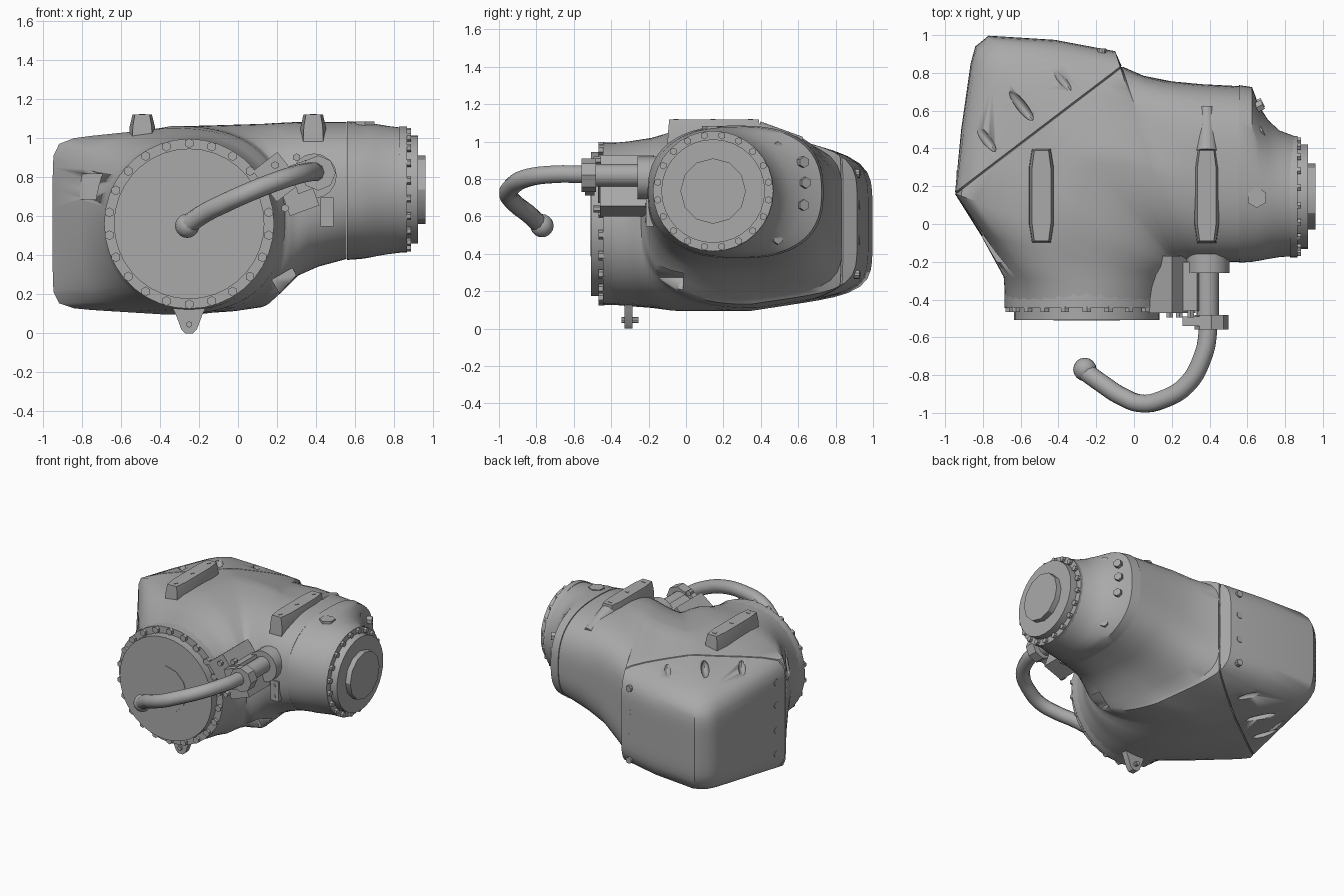
import bpy, bmesh, math
from mathutils import Vector, Matrix

cube = bpy.data.objects.get("Cube")
if cube:
    bpy.data.objects.remove(cube)

grey = bpy.data.materials.new("cast_grey")
grey.use_nodes = True
grey.diffuse_color = (0.4, 0.4, 0.4, 1)
grey.node_tree.nodes["Principled BSDF"].inputs["Base Color"].default_value = (0.4, 0.4, 0.4, 1)


def finish(name, bm, angle=30):
    bmesh.ops.recalc_face_normals(bm, faces=bm.faces)
    mesh = bpy.data.meshes.new(name)
    bm.to_mesh(mesh)
    bm.free()
    mesh.materials.append(grey)
    obj = bpy.data.objects.new(name, mesh)
    bpy.context.collection.objects.link(obj)
    bpy.ops.object.select_all(action='DESELECT')
    obj.select_set(True)
    bpy.context.view_layer.objects.active = obj
    bpy.ops.object.shade_smooth_by_angle(angle=math.radians(angle))
    return obj


def loft(stations, count=64):
    """Station: outer x y, inner x y, bottom, top, outer drop, outer power, inner power."""
    bm = bmesh.new()
    rings = []
    for ox, oy, ix, iy, zb, zt, drop, po, pi in stations:
        mid, half = Vector((ox + ix, oy + iy)) / 2, Vector((ox - ix, oy - iy)) / 2
        ring = []
        for k in range(count):
            a = math.tau * k / count
            c, s = math.cos(a), math.sin(a)
            p = po if c > 0 else pi
            r = (abs(c) ** p + abs(s) ** p) ** (-1 / p)
            t, h = r * c, r * s
            top, low = zt - drop * max(t, 0), zb + drop * 0.6 * max(t, 0)
            xy = mid + half * t
            ring.append(bm.verts.new((xy.x, xy.y, (top + low) / 2 + h * (top - low) / 2)))
        rings.append(ring)
    for a, b in zip(rings, rings[1:]):
        for k in range(count):
            j = (k + 1) % count
            bm.faces.new((a[k], a[j], b[j], b[k]))
    bm.faces.new(rings[0])
    bm.faces.new(rings[-1])
    return bm


def add_cyl(bm, p, axis, r, depth, sides=6, r2=None):
    rot = Vector(axis).to_track_quat('Z', 'Y').to_matrix().to_4x4()
    bmesh.ops.create_cone(bm, cap_ends=True, segments=sides, radius1=r, depth=depth,
                          radius2=r if r2 is None else r2, matrix=Matrix.Translation(p) @ rot)


def add_box(bm, p, size, turn=0):
    m = Matrix.Translation(p) @ Matrix.Rotation(math.radians(turn), 4, 'Y') @ Matrix.Diagonal((*size, 1))
    bmesh.ops.create_cube(bm, size=1, matrix=m)


def cyl(name, *args, **kw):
    bm = bmesh.new()
    add_cyl(bm, *args, **kw)
    return finish(name, bm)


# Elbow housing: sections fan around the inner corner
bm = loft([
    (-.68, -.42, .18, -.42, .13, .99, 0, 2, 2),
    (-.69, -.28, .19, -.34, .12, 1.0, 0, 2.2, 2.1),
    (-.81, -.06, .21, -.29, .11, 1.02, .02, 4, 2.3),
    (-.948, .16, .23, -.26, .095, 1.05, .06, 12, 2.5),
    (-.915, .50, .235, -.25, .095, 1.06, .10, 8, 2.5),
    (-.865, .85, .24, -.24, .095, 1.06, .14, 6.5, 2.5),
    (-.84, .94, .245, -.238, .095, 1.06, .15, 6, 2.5),
    (-.77, .997, .25, -.235, .10, 1.06, .155, 6, 2.5),
    (-.42, .975, .255, -.232, .11, 1.065, .155, 6, 2.5),
    (-.10, .915, .265, -.23, .13, 1.07, .14, 6, 2.5),
    (-.065, .835, .28, -.22, .15, 1.07, .12, 5.5, 2.5),
    (.05, .785, .31, -.215, .20, 1.075, .08, 4.5, 2.5),
    (.20, .755, .37, -.21, .29, 1.08, .03, 3.5, 2.5),
    (.36, .74, .45, -.205, .34, 1.08, .01, 3, 2.5),
    (.555, .73, .555, -.20, .38, 1.08, 0, 2.6, 2.5),
])

# Cover seam: a fine V groove along a slanted vertical plane
seam_p, along = Vector((-.07, .83, 0)), Vector((.88, .67, 0)).normalized()
across = Vector((-along.y, along.x, 0))
for e in (-.005, 0, .005):
    bmesh.ops.bisect_plane(bm, geom=bm.verts[:] + bm.edges[:] + bm.faces[:],
                           plane_co=seam_p + across * e, plane_no=across)
bmesh.ops.recalc_face_normals(bm, faces=bm.faces)
bm.normal_update()
sunk = [(v, v.normal.copy()) for v in bm.verts if abs((v.co - seam_p).dot(across)) < .001]
for v, n in sunk:
    v.co -= n * .01
housing = finish("elbow_housing", bm, 36)

# Cutters for lens slots, side pocket and underside scoop
bm = bmesh.new()
for x, y in ((-.80, .47), (-.60, .63), (-.40, .79)):
    for z in (.985, .15):
        m = Matrix.Translation((x, y, z)) @ Matrix.Rotation(math.radians(-52), 4, 'Z')
        bmesh.ops.create_uvsphere(bm, u_segments=16, v_segments=10, radius=1,
                                  matrix=m @ Matrix.Diagonal((.11, .028, .045, 1)))
add_box(bm, (-.75, -.13, .75), (.12, .14, .13))
add_box(bm, (.25, -.10, .26), (.12, .17, .10), turn=-30)
cutter = finish("cutter", bm)
cutter.hide_render = True
cut = housing.modifiers.new("cut", 'BOOLEAN')
cut.object, cut.operation, cut.solver = cutter, 'DIFFERENCE', 'EXACT'
bpy.context.view_layer.objects.active = housing
bpy.ops.object.modifier_apply(modifier=cut.name)
bpy.data.objects.remove(cutter)

# Side adapter tapering to a round flange
finish("side_adapter", loft([
    (.557, .735, .557, -.205, .375, 1.085, 0, 2.6, 2.4),
    (.625, .725, .625, -.20, .38, 1.08, 0, 2.5, 2.3),
    (.66, .63, .66, -.195, .385, 1.078, 0, 2.3, 2.2),
    (.71, .55, .71, -.185, .395, 1.07, 0, 2.1, 2.1),
    (.77, .495, .77, -.175, .405, 1.06, 0, 2, 2),
    (.85, .465, .85, -.17, .415, 1.05, 0, 2, 2),
]))

# Front and side flanges
front, side = Vector((-.25, 0, .56)), Vector((0, .145, .735))
cyl("front_rim", front + Vector((0, -.40, 0)), (0, 1, 0), .435, .09, sides=36)
cyl("side_rim", side + Vector((.845, 0, 0)), (1, 0, 0), .322, .04, sides=32)
cyl("side_disc", side + Vector((.89, 0, 0)), (1, 0, 0), .277, .06, sides=32)
cyl("side_hub", side + Vector((.94, 0, 0)), (1, 0, 0), .175, .04, sides=12)
bm = bmesh.new()
add_cyl(bm, front + Vector((0, -.457, 0)), (0, 1, 0), .385, .10, sides=36)
add_cyl(bm, front + Vector((0, -.508, 0)), (0, 1, 0), .175, .006, sides=12)
finish("front_disc", bm)

# Flange bolts
bm = bmesh.new()
for k in range(22):
    a = math.tau * (k + .5) / 22
    add_cyl(bm, front + Vector((.412 * math.cos(a), -.452, .412 * math.sin(a))), (0, 1, 0), .025, .03)
for k in range(20):
    a = math.tau * (k + .5) / 20
    add_cyl(bm, side + Vector((.87, .3 * math.cos(a), .3 * math.sin(a))), (1, 0, 0), .02, .03)
finish("flange_bolts", bm)

# Adapter and cover bolts
bm = bmesh.new()
for y, z in ((.48, .97), (.62, .89), (.63, .78), (.62, .66), (.48, .48)):
    add_cyl(bm, (.655, y, z), (1, .5, 0), .03, .06)
add_cyl(bm, (.65, .14, 1.068), (0, 0, 1), .055, .03)
for z in (.29, .47, .66, .83):
    add_cyl(bm, (-.17, .915, z), (.1, 1, 0), .024, .03, sides=10)
    add_cyl(bm, (-.925, .26, z), (1, 0, 0), .024, .03, sides=10)
finish("housing_bolts", bm)

# Top lifting pads with bolt holes
for label, x in (("right", -.49), ("left", .385)):
    bm = bmesh.new()
    for z, w, l in ((.98, .068, .25), (1.06, .064, .245), (1.118, .05, .24)):
        for sx, sy in ((.75, 1), (1, .6), (1, -.6), (.75, -1), (-.75, -1), (-1, -.6), (-1, .6), (-.75, 1)):
            bm.verts.new((x + sx * w, .15 + sy * l, z))
    bm.verts.ensure_lookup_table()
    for r in (0, 8):
        for k in range(8):
            j = (k + 1) % 8
            bm.faces.new([bm.verts[i] for i in (r + k, r + j, r + j + 8, r + k + 8)])
    bm.faces.new(bm.verts[:8])
    bm.faces.new(bm.verts[16:24])
    for y in (-.05, .15, .35):
        add_cyl(bm, (x, y, 1.119), (0, 0, 1), .018, .004, sides=3)
    finish(label + "_lifting_pad", bm)
cyl("pad_fairing", (.385, .50, 1.02), (0, 1, -.25), .06, .24, sides=16, r2=.035)

# Bottom lug with eye pin
bm = bmesh.new()
prof = ((-.09, .14), (-.07, .10), (-.04, .02), (-.02, 0), (.02, 0), (.04, .02), (.07, .10), (.09, .14))
face = bm.faces.new([bm.verts.new((-.25 + x, -.33, z)) for x, z in prof])
ext = bmesh.ops.extrude_face_region(bm, geom=[face])["geom"]
bmesh.ops.translate(bm, vec=(0, .045, 0), verts=[v for v in ext if isinstance(v, bmesh.types.BMVert)])
add_cyl(bm, (-.25, -.30, .045), (0, 1, 0), .016, .09, sides=8)
finish("bottom_lug", bm)

# Cable connector block on the inner corner
bm = bmesh.new()
add_box(bm, (.20, -.32, .80), (.16, .30, .20), turn=-38)
add_box(bm, (.30, -.33, .74), (.16, .26, .24), turn=-20)
add_cyl(bm, (.39, -.21, .805), (0, 1, 0), .115, .10, sides=16)
add_cyl(bm, (.41, -.52, .82), (0, 1, 0), .09, .075, sides=8)
add_box(bm, (.33, -.515, .80), (.10, .05, .15), turn=-20)
for dx, dz in ((-.09, -.16), (-.14, .06), (-.03, .1)):
    add_cyl(bm, (.33 + dx, -.475, .80 + dz), (0, 1, 0), .02, .04)
add_cyl(bm, (.39, -.36, .82), (0, 1, 0), .06, .34, sides=16)
finish("connector_block", bm)

# Small tag plate
bm = bmesh.new()
add_box(bm, (.455, -.195, .62), (.065, .04, .15))
for z in (.58, .66):
    add_cyl(bm, (.455, -.215, z), (0, 1, 0), .012, .01)
finish("tag_plate", bm)

# Hose with ball end
curve = bpy.data.curves.new("hose", 'CURVE')
curve.dimensions = '3D'
curve.bevel_depth, curve.bevel_resolution, curve.resolution_u = .049, 3, 8
curve.use_fill_caps = True
path = ((.39, -.45, .82), (.39, -.58, .825), (.365, -.70, .825), (.28, -.85, .805), (.15, -.93, .76),
        (.04, -.95, .715), (-.07, -.91, .665), (-.17, -.845, .615), (-.26, -.78, .555))
spline = curve.splines.new('BEZIER')
spline.bezier_points.add(len(path) - 1)
for bp, co in zip(spline.bezier_points, path):
    bp.co = co
    bp.handle_left_type = bp.handle_right_type = 'AUTO'
curve.materials.append(grey)
bpy.context.collection.objects.link(bpy.data.objects.new("hose", curve))
bm = bmesh.new()
bmesh.ops.create_uvsphere(bm, u_segments=16, v_segments=10, radius=.062, matrix=Matrix.Translation((-.26, -.77, .55)))
finish("hose_end", bm)
